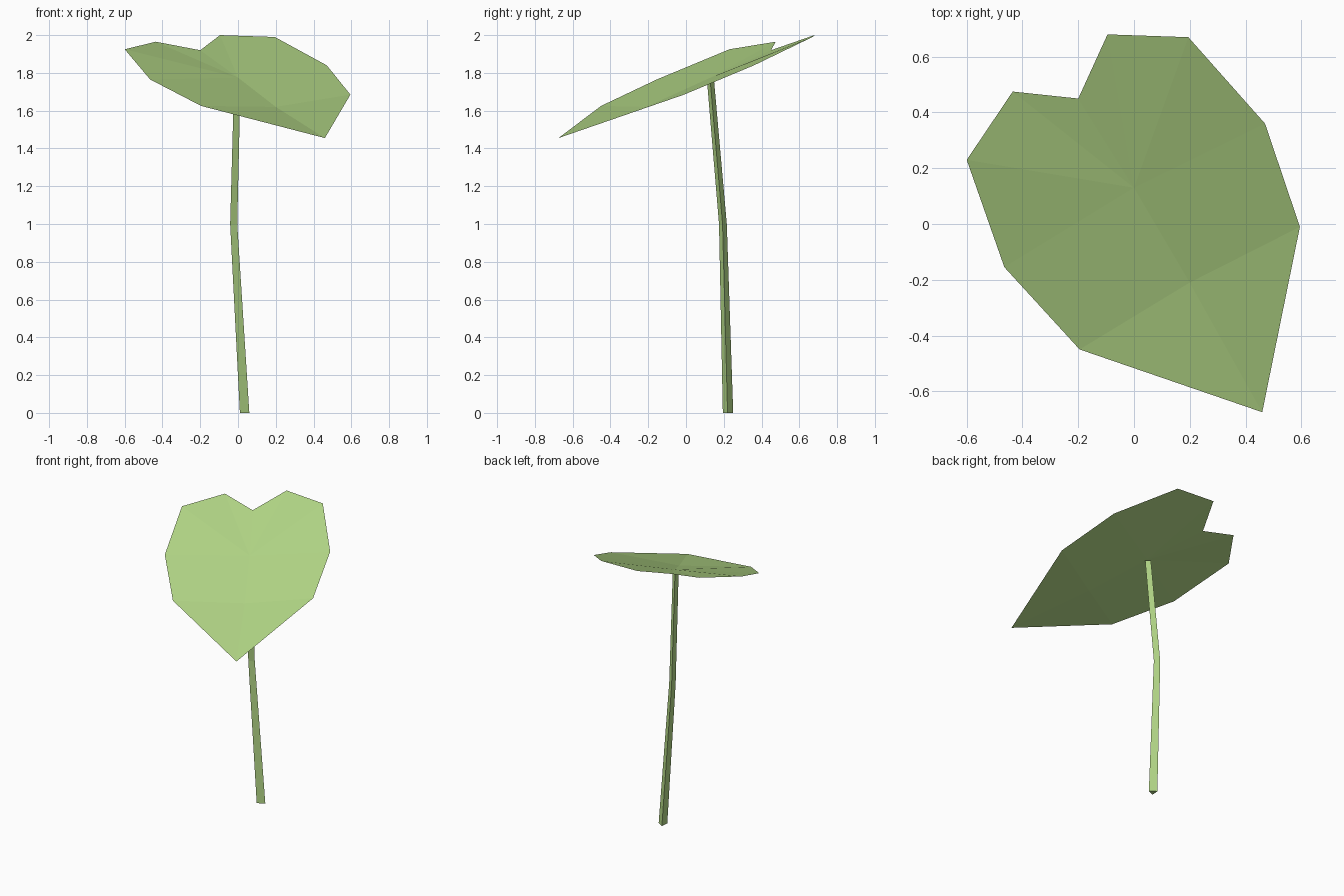
import bpy
from mathutils import Vector

if "Cube" in bpy.data.objects:
    bpy.data.objects.remove(bpy.data.objects["Cube"])

green = bpy.data.materials.new("leaf green")
green.diffuse_color = (0.445, 0.672, 0.238, 1)
green.use_nodes = True
green.node_tree.nodes["Principled BSDF"].inputs["Base Color"].default_value = green.diffuse_color


def make_object(name, verts, faces):
    mesh = bpy.data.meshes.new(name)
    mesh.from_pydata(verts, [], faces)
    mesh.materials.append(green)
    mesh.update()
    obj = bpy.data.objects.new(name, mesh)
    bpy.context.collection.objects.link(obj)
    return obj


# Leaf: heart outline (counter-clockwise from above) around a two-point midrib
outline = [
    (-0.60, 0.23, 1.925), (-0.465, -0.155, 1.765), (-0.195, -0.45, 1.625),
    (0.46, -0.675, 1.455), (0.595, -0.01, 1.685), (0.47, 0.36, 1.84),
    (0.195, 0.67, 1.99), (-0.095, 0.68, 2.0), (-0.20, 0.45, 1.92),
    (-0.435, 0.475, 1.965),
]
midrib = [(0.0, 0.13, 1.775), (0.2, -0.21, 1.62)]
rib_top, rib_low = 10, 11
leaf_faces = [(rib_top, i, (i + 1) % 10) for i in (5, 6, 7, 8, 9, 0)]
leaf_faces += [(rib_low, 2, 3), (rib_low, 3, 4),
               (rib_top, 1, 2, rib_low), (rib_top, rib_low, 4, 5)]
make_object("leaf", outline + midrib, leaf_faces)

# Stem: tapering three-sided tube with a bend in the middle
section = [Vector((-0.018, -0.027, 0)), Vector((0.032, -0.002, 0)),
           Vector((-0.014, 0.028, 0))]
rings = [((0.028, 0.222, 0.0), 1.0), ((-0.028, 0.195, 1.0), 0.75),
         ((-0.008, 0.129, 1.765), 0.68)]
stem_verts = [Vector(c) + p * s for c, s in rings for p in section]
stem_faces = [(r + i, r + (i + 1) % 3, r + 3 + (i + 1) % 3, r + 3 + i)
              for r in (0, 3) for i in range(3)]
stem_faces += [(2, 1, 0), (6, 7, 8)]
make_object("stem", stem_verts, stem_faces)
